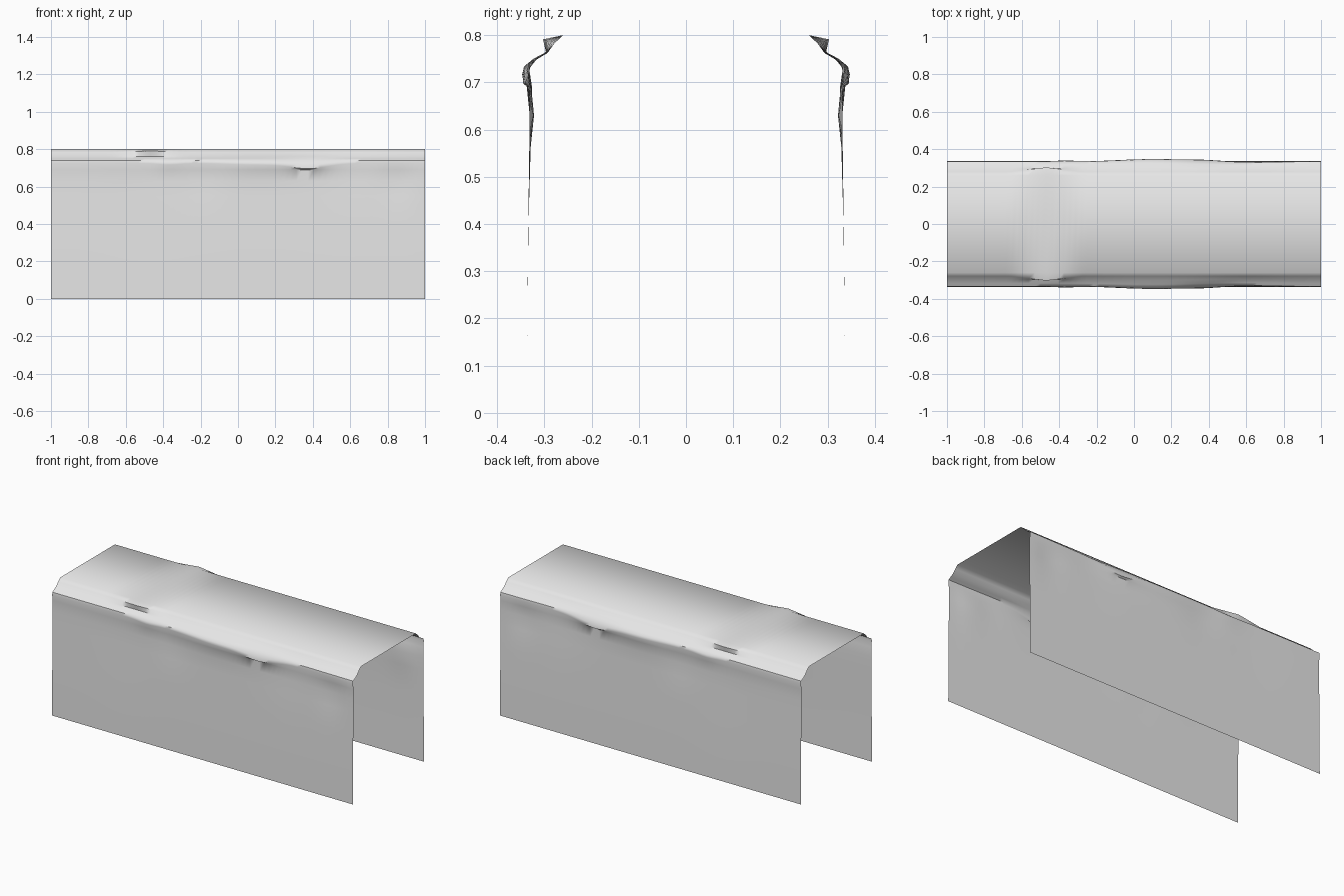
import bpy, bmesh, math

cube = bpy.data.objects.get("Cube")
if cube:
    bpy.data.objects.remove(cube, do_unlink=True)

grey = bpy.data.materials.new("light_grey")
grey.use_nodes = True
grey.diffuse_color = (0.8, 0.8, 0.8, 1)
grey.node_tree.nodes["Principled BSDF"].inputs["Base Color"].default_value = grey.diffuse_color

# Half cross-section: (distance from the centre line, height), floor to roof
PROFILE = [(0.337, 0), (0.336, 0.2), (0.334, 0.4), (0.332, 0.55), (0.331, 0.63),
           (0.332, 0.69), (0.336, 0.725), (0.334, 0.74), (0.318, 0.75),
           (0.297, 0.762), (0.279, 0.782), (0.26, 0.8)]
EAVE, LIP = (6, 7), 10

# Dents in the walls: (x, z, width, height, outward push)
DENTS = [(0.85, 0.63, 0.1, 0.06, -0.008), (-0.2, 0.65, 0.12, 0.06, -0.006),
         (0.6, 0.68, 0.2, 0.12, -0.006), (0.1, 0.72, 0.25, 0.04, 0.009),
         (-0.5, 0.6, 0.2, 0.15, -0.003)]
# Sagging folds along the eave: (x, width, drop, outward push)
FOLDS = [(0.38, 0.14, 0.028, 0.006), (-0.37, 0.08, 0.008, 0.004),
         (0.1, 0.2, 0.008, 0.002)]


def bell(d, width):
    return math.exp(-(d / width) ** 2)


def section_point(i, x):
    y, z = PROFILE[i]
    fade = min(1, (1 - abs(x)) / 0.08)          # the ends stay straight
    push = drop = 0
    if 0 < i < 10:
        for dx, dz, w, h, p in DENTS:
            push += p * bell(x - dx, w) * bell(z - dz, h)
    if i in EAVE:
        for fx, w, d, p in FOLDS:
            drop += d * bell(x - fx, w) * (1 if i == EAVE[0] else 0.8)
            push += p * bell(x - fx, w)
    if i == LIP:                                # raised crease beside the roof
        tent = max(0, 1 - abs(x + 0.47) / 0.19)
        push += 0.024 * tent
        drop -= 0.009 * tent
    return y + push * fade, z - drop * fade


# Bent sheet: two mirrored walls with sloping eaves and a flat roof
bm = bmesh.new()
columns = []
STEPS = 64
for s in range(STEPS + 1):
    x = -1 + 2 * s / STEPS
    half = [section_point(i, x) for i in range(len(PROFILE))]
    outline = [(-y, z) for y, z in half] + half[::-1]
    columns.append([bm.verts.new((x, y, z)) for y, z in outline])
for a, b in zip(columns, columns[1:]):
    for i in range(len(a) - 1):
        bm.faces.new((a[i], b[i], b[i + 1], a[i + 1]))

mesh = bpy.data.meshes.new("bent_cover")
bm.to_mesh(mesh)
bm.free()
mesh.materials.append(grey)
cover = bpy.data.objects.new("bent_cover", mesh)
bpy.context.collection.objects.link(cover)
bpy.ops.object.select_all(action='DESELECT')
cover.select_set(True)
bpy.context.view_layer.objects.active = cover
bpy.ops.object.shade_smooth_by_angle(angle=math.radians(50))
